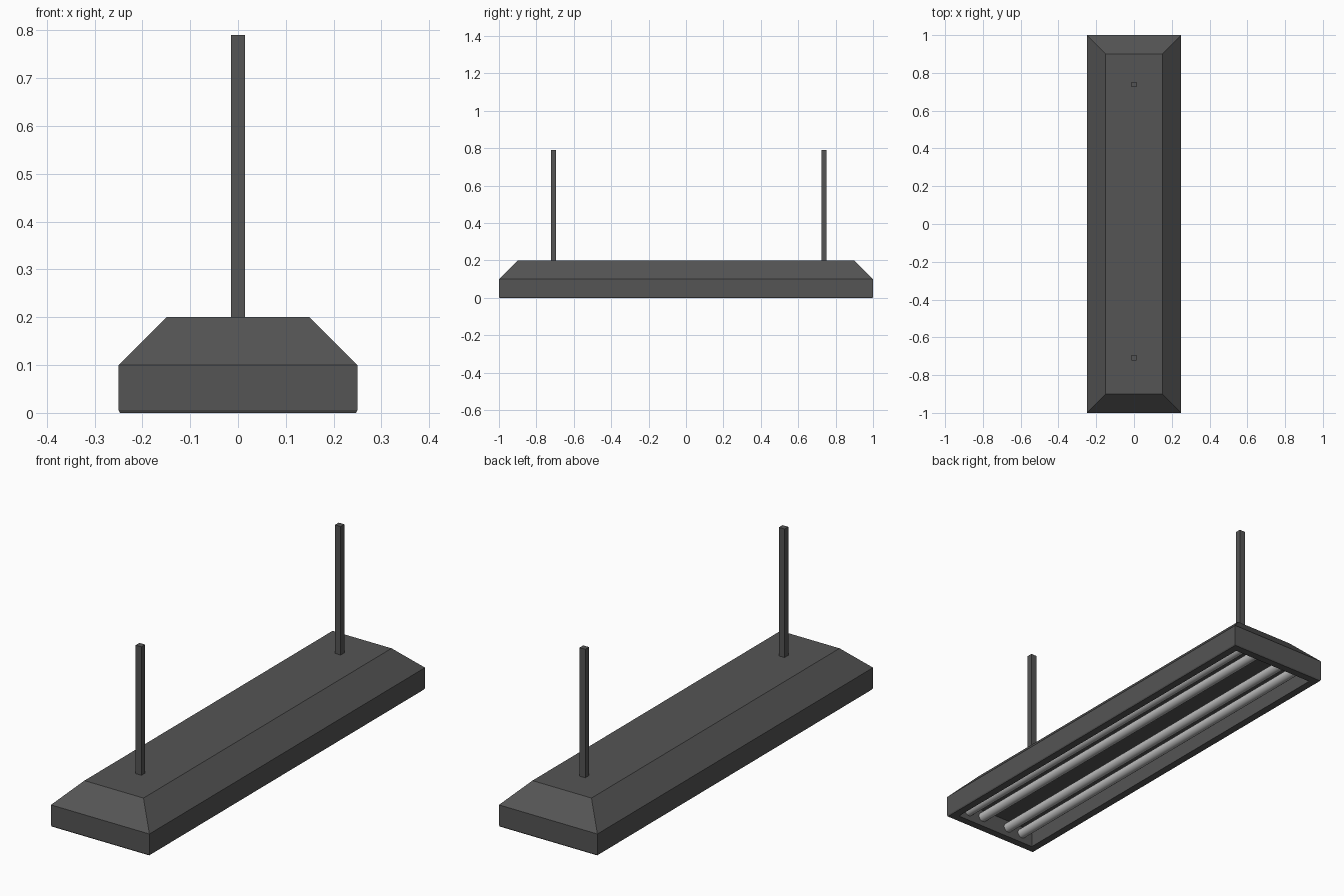
import bpy, bmesh
from math import pi

if "Cube" in bpy.data.objects:
    bpy.data.objects.remove(bpy.data.objects["Cube"])


def material(name, v):
    m = bpy.data.materials.new(name)
    m.diffuse_color = (v, v, v, 1)
    m.use_nodes = True
    m.node_tree.nodes["Principled BSDF"].inputs["Base Color"].default_value = m.diffuse_color
    return m


DARK = material("dark_metal", 0.09)
GLASS = material("tube_glass", 0.5)


def loft(name, rings, mat, loc=(0, 0, 0)):
    """Stack of rectangles (half x, half y, z), capped at both ends."""
    bm = bmesh.new()
    prev = first = None
    for hx, hy, z in rings:
        ring = [bm.verts.new((sx * hx, sy * hy, z))
                for sx, sy in ((-1, -1), (1, -1), (1, 1), (-1, 1))]
        if prev:
            for i in range(4):
                j = (i + 1) % 4
                bm.faces.new((prev[i], prev[j], ring[j], ring[i]))
        else:
            first = ring
        prev = ring
    bm.faces.new(first[::-1])
    bm.faces.new(prev)
    bmesh.ops.recalc_face_normals(bm, faces=bm.faces[:])
    me = bpy.data.meshes.new(name)
    bm.to_mesh(me)
    bm.free()
    me.materials.append(mat)
    ob = bpy.data.objects.new(name, me)
    ob.location = loc
    bpy.context.collection.objects.link(ob)
    return ob


# Housing: recess ceiling, recess walls, rim, outer walls, sloped roof
CEILING = 0.08
loft("housing", [(0.212, 0.962, CEILING), (0.212, 0.962, 0), (0.247, 0.997, 0),
                 (0.25, 1, 0.006), (0.25, 1, 0.1), (0.15, 0.9, 0.2)], DARK)

# Hanging rods
for label, y in (("front", -0.708), ("back", 0.738)):
    loft(f"{label}_hanging_rod", [(0.0145, 0.0135, 0.2), (0.0145, 0.0135, 0.79)],
         DARK, (0, y, 0))

# Two pairs of tubes running between the end walls
for i, x in enumerate((-0.154, -0.073, 0.073, 0.154)):
    bpy.ops.mesh.primitive_cylinder_add(vertices=16, radius=0.022, depth=1.93,
                                        location=(x, 0, 0.045), rotation=(pi / 2, 0, 0))
    tube = bpy.context.object
    tube.name = f"tube_{i + 1}"
    tube.data.materials.append(GLASS)
    bpy.ops.object.shade_smooth_by_angle()
